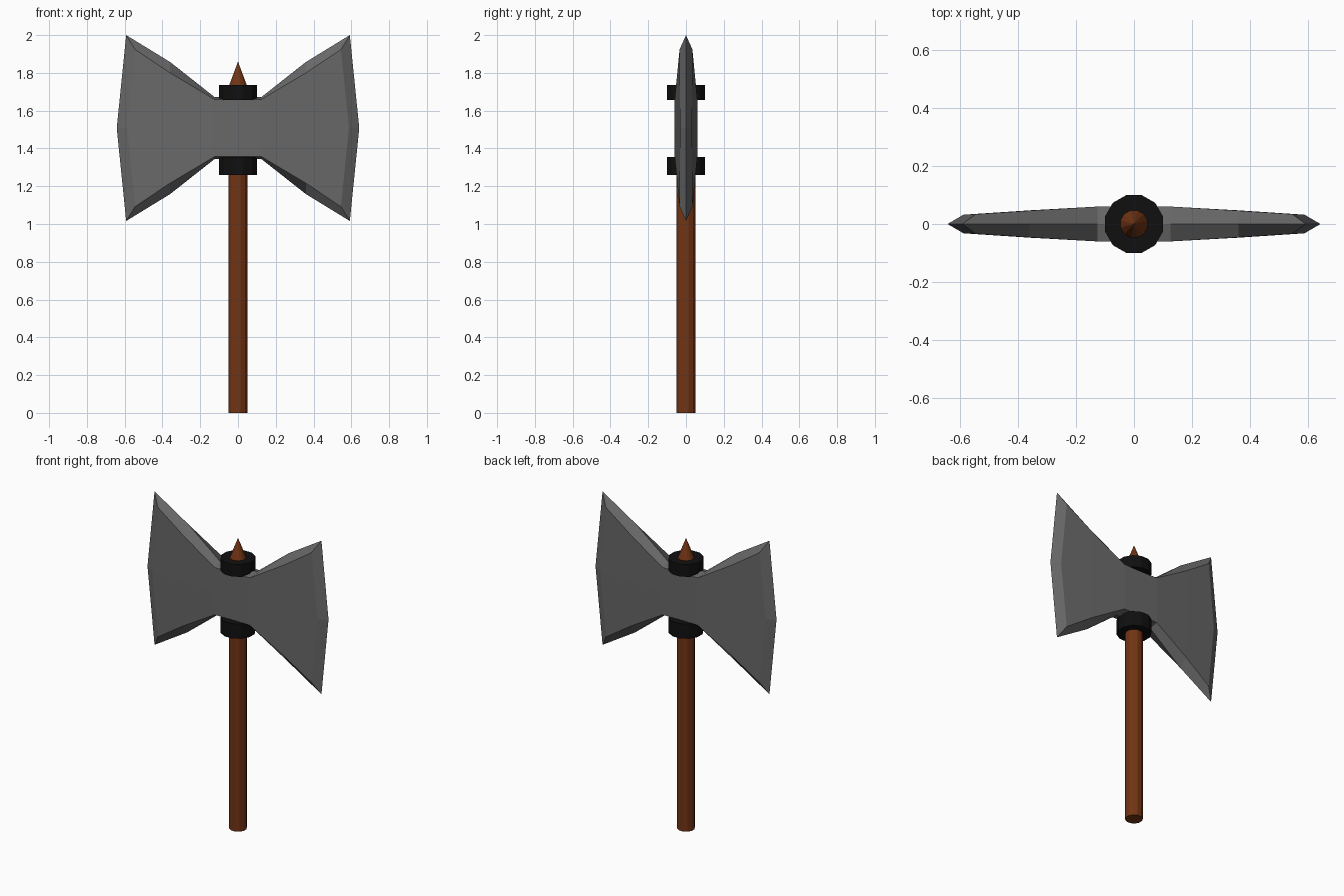
import bpy, bmesh, math
from mathutils import Vector

if "Cube" in bpy.data.objects:
    bpy.data.objects.remove(bpy.data.objects["Cube"])


def material(name, rgb):
    m = bpy.data.materials.new(name)
    m.diffuse_color = (*rgb, 1)
    m.use_nodes = True
    m.node_tree.nodes["Principled BSDF"].inputs["Base Color"].default_value = m.diffuse_color
    return m


STEEL = material("grey steel", (0.14, 0.14, 0.14))
WOOD = material("brown wood", (0.17, 0.035, 0.007))
IRON = material("black iron", (0.005, 0.005, 0.005))


def finish(name, bm, mat):
    mesh = bpy.data.meshes.new(name)
    bm.to_mesh(mesh)
    bm.free()
    mesh.materials.append(mat)
    ob = bpy.data.objects.new(name, mesh)
    bpy.context.collection.objects.link(ob)
    return ob


def lathe(name, profile, mat, sides=12):
    """Closed solid from (radius, z) pairs; radius 0 makes a point."""
    bm = bmesh.new()
    rings = []
    for r, z in profile:
        angles = [2 * math.pi * (i + 0.5) / sides for i in range(sides)]
        rings.append([bm.verts.new((r * math.cos(a), r * math.sin(a), z)) for a in angles])
    for a, b in zip(rings, rings[1:]):
        for i in range(sides):
            j = (i + 1) % sides
            bm.faces.new((a[i], a[j], b[j], b[i]))
    bm.faces.new(rings[0][::-1])
    bm.faces.new(rings[-1])
    bmesh.ops.remove_doubles(bm, verts=bm.verts, dist=1e-5)
    return finish(name, bm, mat)


# Wooden shaft with pointed top
lathe("handle", [(0.052, 0), (0.052, 1.725), (0, 1.86)], WOOD)

# Iron collars above and below the head
lathe("lower_collar", [(0.103, 1.26), (0.103, 1.355)], IRON)
lathe("upper_collar", [(0.103, 1.657), (0.103, 1.735)], IRON)

# Double axe head: one octant, mirrored on all three axes
centre = [(0, 0.06, 0), (0.125, 0.06, 0), (0.36, 0.047, 0), (0.587, 0.032, 0)]
border = [(0, 0.06, 0.15), (0.125, 0.06, 0.152), (0.36, 0.046, 0.292), (0.545, 0.034, 0.416)]
ridge = [(0, 0, 0.165), (0.125, 0, 0.165), (0.36, 0, 0.35), (0.592, 0, 0.492)]
bm = bmesh.new()
C, B, R = ([bm.verts.new(p) for p in row] for row in (centre, border, ridge))
edge = bm.verts.new((0.642, 0, 0))
for i in range(3):
    bm.faces.new((C[i], B[i], B[i + 1], C[i + 1]))
    bm.faces.new((B[i], R[i], R[i + 1], B[i + 1]))
bm.faces.new((C[3], B[3], R[3], edge))
head = finish("axe_head", bm, STEEL)
head.location = Vector((0, 0, 1.508))
mirror = head.modifiers.new("mirror", 'MIRROR')
mirror.use_axis = (True, True, True)
